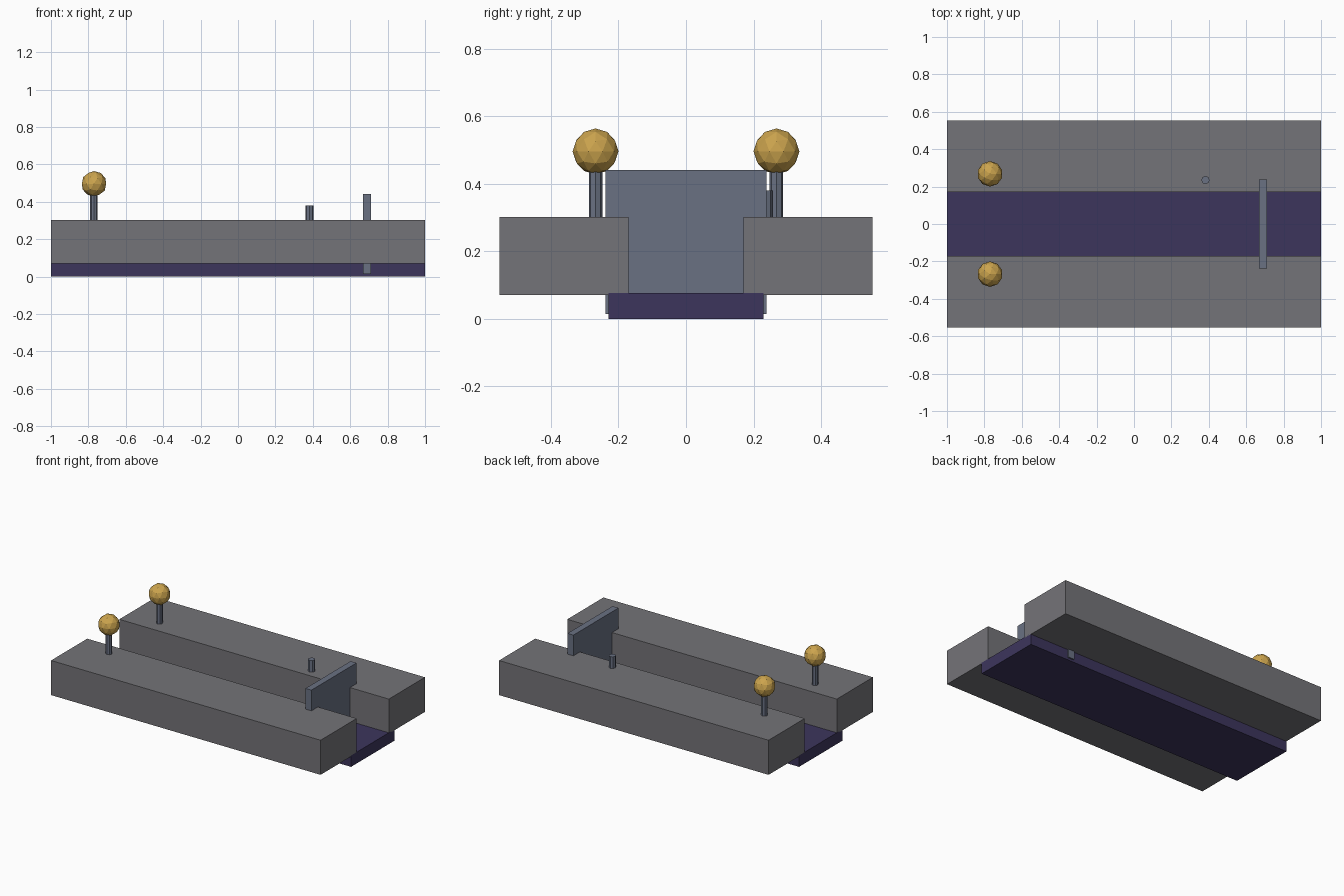
import bpy

if "Cube" in bpy.data.objects:
    bpy.data.objects.remove(bpy.data.objects["Cube"])


def material(name, color):
    m = bpy.data.materials.new(name)
    m.diffuse_color = (*color, 1)
    m.use_nodes = True
    m.node_tree.nodes["Principled BSDF"].inputs["Base Color"].default_value = m.diffuse_color
    return m


stone = material("grey stone", (0.175, 0.173, 0.188))
water = material("dark violet water", (0.046, 0.036, 0.108))
metal = material("blue grey metal", (0.143, 0.165, 0.225))
gold = material("gold", (0.6, 0.37, 0.075))


def finish(name, mat):
    ob = bpy.context.object
    ob.name = name
    ob.data.materials.append(mat)
    return ob


def box(name, mat, lo, hi):
    center = [(a + b) / 2 for a, b in zip(lo, hi)]
    bpy.ops.mesh.primitive_cube_add(size=1, location=center)
    ob = finish(name, mat)
    ob.scale = [b - a for a, b in zip(lo, hi)]
    bpy.ops.object.transform_apply(location=False, rotation=False, scale=True)


def rod(name, x, y, radius, z0, z1):
    bpy.ops.mesh.primitive_cylinder_add(vertices=8, radius=radius, depth=z1 - z0,
                                        location=(x, y, (z0 + z1) / 2))
    finish(name, metal)


# Channel floor filled with water
box("channel_water", water, (-1, -0.23, 0), (1, 0.23, 0.076))

# Banks with a lamp post on each side
for side, s in (("front", -1), ("back", 1)):
    y0, y1 = sorted((s * 0.17, s * 0.553))
    box(side + "_bank", stone, (-1, y0, 0.07), (1, y1, 0.302))
    rod(side + "_lamp_post", -0.77, s * 0.268, 0.02, 0.295, 0.45)
    bpy.ops.mesh.primitive_ico_sphere_add(subdivisions=2, radius=0.068,
                                          location=(-0.77, s * 0.268, 0.496))
    finish(side + "_lamp_globe", gold)

# Sluice gate across the channel
box("sluice_gate", metal, (0.668, -0.239, 0.015), (0.712, 0.239, 0.441))

# Short mooring peg on the back bank
rod("mooring_peg", 0.382, 0.235, 0.022, 0.295, 0.38)
